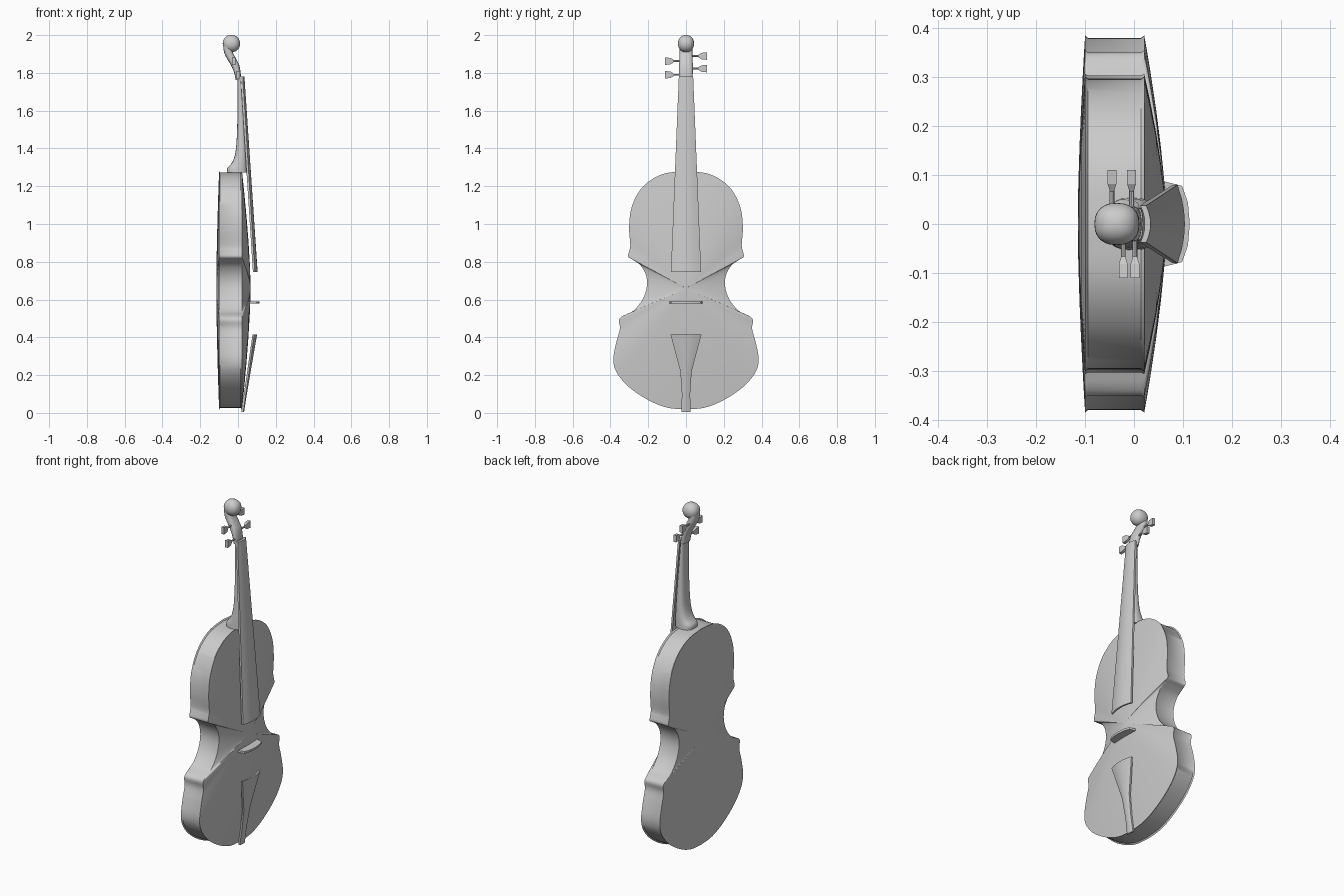
import bpy, bmesh, math
from mathutils import Vector

if "Cube" in bpy.data.objects:
    bpy.data.objects.remove(bpy.data.objects["Cube"])


def loft(name, rings, angle=35, subsurf=0):
    """Skin a list of equal-length point rings and cap both ends."""
    bm = bmesh.new()
    vs = [[bm.verts.new(p) for p in r] for r in rings]
    n = len(vs[0])
    for a, b in zip(vs, vs[1:]):
        for i in range(n):
            j = (i + 1) % n
            bm.faces.new((a[i], a[j], b[j], b[i]))
    bm.faces.new(vs[0][::-1])
    bm.faces.new(vs[-1])
    bmesh.ops.recalc_face_normals(bm, faces=bm.faces)
    me = bpy.data.meshes.new(name)
    bm.to_mesh(me)
    bm.free()
    me.shade_smooth()
    me.set_sharp_from_angle(angle=math.radians(angle))
    ob = bpy.data.objects.new(name, me)
    bpy.context.collection.objects.link(ob)
    return ob


def spline(pts, steps):
    """Catmull-Rom curve through the points."""
    pts = [Vector(p) for p in pts]
    ext = [2 * pts[0] - pts[1]] + pts + [2 * pts[-1] - pts[-2]]
    out = []
    for a, b, c, d in zip(ext, ext[1:], ext[2:], ext[3:]):
        for k in range(steps):
            t = k / steps
            out.append(0.5 * (2 * b + (c - a) * t + (2 * a - 5 * b + 4 * c - d) * t ** 2
                              + (3 * b - a - 3 * c + d) * t ** 3))
    return out + [pts[-1]]


def oval(z, x0, x1, hy, n=20, power=0.75):
    """Rounded horizontal cross-section."""
    f = lambda v: math.copysign(abs(v) ** power, v)
    return [((x0 + x1) / 2 + (x1 - x0) / 2 * f(math.cos(2 * math.pi * i / n)),
             hy * f(math.sin(2 * math.pi * i / n)), z) for i in range(n)]


def arched(z, x, hw, arch, thick, n=6):
    """Thin cross-section curved across y; x is the height of the middle."""
    ys = [2 * i / n - 1 for i in range(n + 1)]
    front = [(x - arch * t * t, hw * t, z) for t in ys]
    return front + [(px - thick, py, z) for px, py, _ in reversed(front)]


# Body: ribs with arched front and back plates
half = spline([(0, .018), (.1, .028), (.2, .068), (.3, .135), (.365, .21), (.385, .28),
               (.37, .37), (.35, .445), (.355, .49), (.335, .513), (.28, .54),
               (.23, .60), (.207, .67), (.212, .73), (.24, .78), (.28, .81),
               (.306, .827), (.30, .86), (.295, .89), (.301, .98), (.29, 1.08),
               (.25, 1.17), (.19, 1.23), (.11, 1.268), (0, 1.28)], 4)
outline = [(p.x, p.y) for p in half] + [(-p.x, p.y) for p in half[-2:0:-1]]


def body_ring(s, x):
    return [(x, y * s, .66 + (z - .66) * s) for y, z in outline]


scales = [.03, .2, .4, .6, .8, .92]
rings = [body_ring(s, -.1 - .015 * (1 - s ** 1.6)) for s in scales]
rings += [body_ring(1, -.1), body_ring(.988, -.094), body_ring(.988, .014), body_ring(1, .021)]
rings += [body_ring(s, .021 + .046 * (1 - s ** 1.5)) for s in reversed(scales)]
loft("body", rings, 40)

# Neck with heel
neck = spline([(1.272, -.058, .05), (1.295, -.057, .052), (1.32, -.035, .05),
               (1.36, -.018, .048), (1.43, -.008, .044), (1.58, -.003, .034),
               (1.78, -.003, .018)], 3)
loft("neck", [oval(z, a, b, .033 + .02 * max(0, (1.78 - z) / .5) ** 1.6) for z, a, b in neck], 50)

# Pegbox curving back into the scroll
pegbox = spline([(1.762, -.012, .016, .034), (1.80, -.02, .014, .036),
                 (1.84, -.037, .007, .036), (1.875, -.058, -.010, .035),
                 (1.91, -.074, -.028, .034), (1.95, -.078, -.035, .034)], 3)
loft("pegbox", [oval(v[0], v[1], v[2], v[3]) for v in pegbox], 50)

# Scroll
scroll = []
for i in range(15):
    a = math.pi * (.03 + .94 * i / 14)
    r = math.sin(a) ** .9
    scroll.append(oval(1.955 - .0455 * math.cos(a), -.035 - .046 * r, -.035 + .046 * r,
                       .043 * r, 24, .85))
loft("scroll", scroll, 60)

# Fingerboard
loft("fingerboard", [arched(.745, .104, .08, .015, .01), arched(1.78, .034, .038, .009, .012)])

# Bridge
loft("bridge", [[(x, y, z) for x, y in
                 [(.058, -.088), (.098, -.078), (.11, -.045), (.114, 0), (.11, .045),
                  (.098, .078), (.058, .088), (.064, .045), (.066, 0), (.064, -.045)]]
                for z in (.579, .591)])

# Tailpiece narrowing to the strap at the lower end
loft("tailpiece", [arched(.004, .032, .024, .004, .010), arched(.1, .047, .022, .006, .010),
                   arched(.22, .067, .03, .008, .010), arched(.265, .075, .042, .010, .010),
                   arched(.415, .101, .082, .014, .010)])

# Tuning pegs: round shaft and flared flat head
for k, (side, x, z) in enumerate([(1, -.045, 1.889), (1, -.005, 1.823),
                                  (-1, -.022, 1.862), (-1, .002, 1.79)]):
    shaft = [[(x + r * math.cos(i * math.pi / 4), side * y, z + r * math.sin(i * math.pi / 4))
              for i in range(8)] for y, r in ((-.03, .005), (.072, .005))]
    loft("peg_shaft_%d" % (k + 1), shaft)
    head = [[(x + a * w, side * y, z + b * h) for a, b in ((-1, -1), (1, -1), (1, 1), (-1, 1))]
            for y, w, h in ((.066, .004, .007), (.082, .009, .017), (.11, .009, .020))]
    loft("peg_head_%d" % (k + 1), head, 20)
